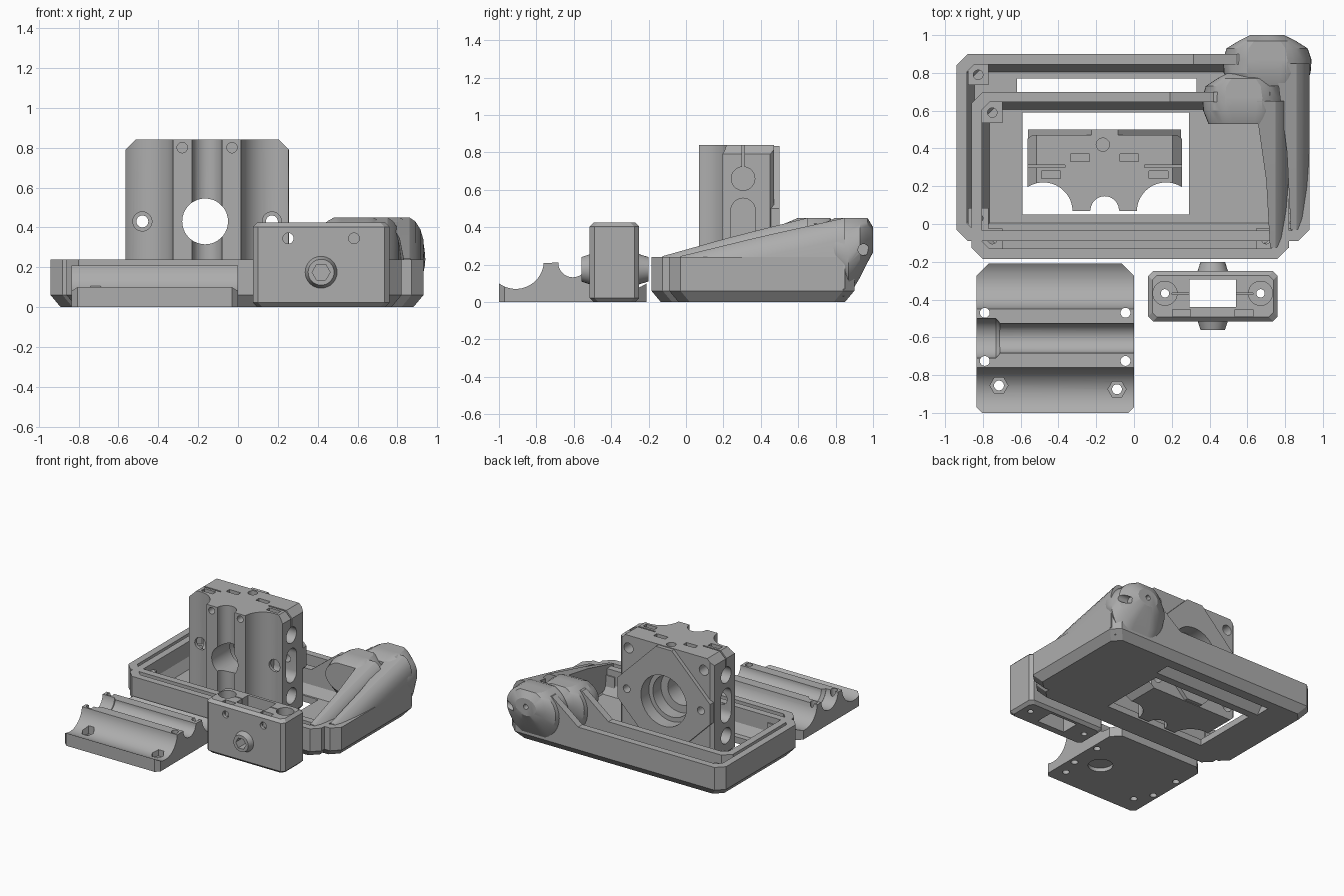
import bpy, bmesh, math

old = bpy.data.objects.get("Cube")
if old:
    bpy.data.objects.remove(old, do_unlink=True)

GREY = (0.42, 0.42, 0.42, 1)
mat = bpy.data.materials.new("plain grey")
mat.use_nodes = True
mat.diffuse_color = GREY
mat.node_tree.nodes["Principled BSDF"].inputs["Base Color"].default_value = GREY


def loft(name, rings):
    """Closed solid through rings with equal point counts."""
    bm = bmesh.new()
    vs = [[bm.verts.new(p) for p in r] for r in rings]
    n = len(vs[0])
    for a, b in zip(vs, vs[1:]):
        for i in range(n):
            j = (i + 1) % n
            bm.faces.new((a[i], a[j], b[j], b[i]))
    bm.faces.new(vs[0])
    bm.faces.new(vs[-1])
    bmesh.ops.recalc_face_normals(bm, faces=bm.faces)
    me = bpy.data.meshes.new(name)
    bm.to_mesh(me)
    bm.free()
    me.materials.append(mat)
    ob = bpy.data.objects.new(name, me)
    bpy.context.collection.objects.link(ob)
    return ob


def place(axis, u, v, w):
    return {"x": (w, u, v), "y": (u, w, v), "z": (u, v, w)}[axis]


def prism(name, pts, axis, a, b):
    return loft(name, [[place(axis, u, v, w) for u, v in pts] for w in (a, b)])


def arc(cx, cy, r, a0, a1, n=20):
    angs = [math.radians(a0 + (a1 - a0) * i / n) for i in range(n + 1)]
    return [(cx + r * math.cos(t), cy + r * math.sin(t)) for t in angs]


def rod(axis, cu, cv, r, a, b, n=28, r2=None, name="cutter"):
    rings = [[place(axis, u, v, w) for u, v in arc(cu, cv, q, 0, 360, n)[:-1]]
             for w, q in ((a, r), (b, r2 or r))]
    return loft(name, rings)


def rect(x0, x1, y0, y1, c=0.0):
    if not c:
        return [(x0, y0), (x1, y0), (x1, y1), (x0, y1)]
    return [(x0 + c, y0), (x1 - c, y0), (x1, y0 + c), (x1, y1 - c),
            (x1 - c, y1), (x0 + c, y1), (x0, y1 - c), (x0, y0 + c)]


def block(x0, x1, y0, y1, z0, z1, name="cutter"):
    return prism(name, rect(x0, x1, y0, y1), "z", z0, z1)


def apply_boolean(ob, others, op="DIFFERENCE"):
    for c in others:
        m = ob.modifiers.new("cut", "BOOLEAN")
        m.operation, m.object, m.solver = op, c, "EXACT"
        dg = bpy.context.evaluated_depsgraph_get()
        me = bpy.data.meshes.new_from_object(ob.evaluated_get(dg))
        ob.modifiers.clear()
        ob.data = me
        bpy.data.objects.remove(c, do_unlink=True)


# ---- Trays: chamfered shell, floor window, corner posts, ramped side and pod
def tray(label, x0, x1, y0, y1, window, posts, pod_x, pod_y, k):
    shell = loft(label + "_shell", [
        [(x, y, z) for x, y in rect(x0 + i, x1 - i, y0 + i, y1 - i, 0.06)]
        for i, z in ((0.05, 0), (0, 0.06), (0, 0.24))])
    t = 0.055
    cavity = loft("cutter", [
        [(x, y, z) for x, y in rect(x0 + i, x1 - i, y0 + i, y1 - i, 0.04)]
        for i, z in ((t + 0.04, 0.05), (t, 0.12), (t, 0.4))])
    apply_boolean(shell, [cavity, block(*window, -0.1, 0.2)])

    for i, (px, py) in enumerate(posts):
        post = block(px - 0.055, px + 0.055, py - 0.055, py + 0.055,
                     0.03, 0.19, f"{label}_post_{i + 1}")
        apply_boolean(post, [rod("z", px, py, 0.025, 0.07, 0.3)])

    # side wall climbing towards the back, rounded on the outside
    def section(y, z, xi, low):
        return [(xi, y, low), (x1, y, low), (x1, y, z - 0.11), (x1 - 0.015, y, z - 0.06),
                (x1 - 0.04, y, z - 0.02), (x1 - 0.07, y, z), (xi - 0.01, y, z)]
    back = y1 - 0.05
    loft(label + "_ramp", [section(y0 + 0.06, 0.245, x1 - 0.09, 0.07),
                           section((y0 + back) / 2, 0.345, x1 - 0.11, 0.07),
                           section(back, 0.45, x1 - 0.17, 0.07)])

    # pod bulging out of the back corner
    rings = []
    for dy, rx, lo, hi in ((-0.27, 0.2, 0.2, 0.42), (-0.2, 0.23, 0.12, 0.45),
                           (-0.13, 0.235, 0.03, 0.45), (-0.07, 0.215, 0.13, 0.45),
                           (-0.03, 0.15, 0.21, 0.45), (0, 0.09, 0.265, 0.4)):
        ring = []
        for u, v in arc(0, 0, 1, 0, 360, 40)[:-1]:
            f = 1.12 if dy < -0.02 else 1
            zc, rz = (lo + hi) / 2, (hi - lo) / 2
            ring.append((pod_x + rx * k * u, pod_y + dy,
                         max(lo, min(hi, zc + rz * f * v))))
        rings.append(ring)
    pod = loft(label + "_pod", rings)
    apply_boolean(pod, [rod("y", pod_x, 0.335, 0.02, pod_y - 0.06, pod_y + 0.1),
                        rod("x", pod_y - 0.05, 0.28, 0.03, pod_x + 0.13, pod_x + 0.4)])

    # back wall rising to meet the pod
    prism(label + "_back_rise", [(pod_x - 0.39, 0.1), (x1 - 0.1, 0.1), (x1 - 0.1, 0.42),
                                 (pod_x - 0.16, 0.42), (pod_x - 0.39, 0.24)],
          "y", y1 - t, y1)


tray("outer_tray", -0.94, 0.93, -0.09, 0.9, (-0.62, 0.33, 0.05, 0.77),
     [(x, y) for x in (-0.825, 0.83) for y in (0.03, 0.79)], 0.705, 1.0, 1)
tray("inner_tray", -0.86, 0.82, -0.185, 0.7, (-0.59, 0.29, 0.05, 0.59),
     [(x, y) for x in (-0.75, 0.7) for y in (-0.08, 0.59)], 0.58, 0.8, 0.93)

# ---- Tall bearing block
C = -0.155
half = [(-0.385, 0.47), (-0.41, 0.45)] + arc(-0.325, 0.065, 0.155, 123, 6) + \
       [(-0.171, 0.07), (-0.078, 0.07)] + arc(0, 0.072, 0.075, 180, 90, 10)
outline = [(C + u, v) for u, v in half] + [(C - u, v) for u, v in reversed(half[:-1])]
tower = prism("tower_block", outline, "z", 0, 0.84)
pad = [(C + sx * u, 0.42 + sz * v) for sx, sz, flip in
       ((1, 1, 0), (-1, 1, 1), (-1, -1, 0), (1, -1, 1))
       for u, v in (((0.405, 0.08), (0.07, 0.415)), ((0.07, 0.415), (0.405, 0.08)))[flip]]
apply_boolean(tower, [prism("pad", pad, "y", 0.44, 0.5)], "UNION")
cuts = []
for s in (-1, 1):
    for top, edge in ((0.84, 0.78), (0, 0.06)):
        e = 0.01 if top else -0.01
        cuts.append(prism("cutter", [(C + s * 0.35, top + e), (C + s * 0.43, top + e),
                                     (C + s * 0.43, edge - e)], "y", 0, 0.6))
    cuts += [rod("y", C + s * 0.325, 0.43, 0.03, -0.1, 0.7),
             rod("y", C + s * 0.325, 0.43, 0.048, -0.1, 0.25),
             rod("y", C + s * 0.125, 0.8, 0.026, -0.1, 0.3),
             rod("y", C + s * 0.125, 0.04, 0.026, -0.1, 0.3)]
    cuts += [rod("y", C + s * 0.33, z, 0.04, 0.36, 0.6) for z in (0.1, 0.74)]
    a, b = sorted((C + s * 0.08, C + s * 0.18))
    cuts.append(block(a, b, 0.33, 0.37, 0.78, 0.9))
    a, b = sorted((C + s * 0.235, C + s * 0.335))
    cuts.append(block(a, b, 0.24, 0.28, 0.78, 0.9))
    # clamp slots through each side
    a, b = sorted((C + s * 0.21, C + s * 0.5))
    cuts += [rod("x", 0.305, z, 0.063, a, b) for z in (0.18, 0.66)]
    cuts += [prism("cutter", arc(0.305, 0.49, 0.065, 0, 180, 12) +
                   arc(0.305, 0.35, 0.065, 180, 360, 12), "x", a, b),
             block(a, b, 0.3, 0.312, 0.7, 0.9)]
cuts += [rod("y", C - 0.01, 0.43, 0.115, -0.1, 0.7, 36),
         rod("y", C, 0.42, 0.2, 0.4, 0.7, 40),
         rod("y", C, 0.42, 0.165, 0.3, 0.7, 40),
         rod("z", C - 0.01, 0.42, 0.035, 0.7, 0.9)]
apply_boolean(tower, cuts)

# ---- Low clamp plate with three troughs
Y = -0.605
side = [(-0.395, 0.0), (-0.395, 0.1)] + arc(-0.305, 0.22, 0.15, 233, 356) + \
       [(-0.083, 0.21)] + arc(0, 0.21, 0.078, 180, 270, 10)
section = [(Y + u, v) for u, v in side] + [(Y - u, v) for u, v in reversed(side[:-1])]
plate = prism("clamp_plate", section, "x", -0.835, 0)
cuts = [rod("x", Y, 0.215, 0.105, -0.9, -0.73, 32),
        rod("x", Y, 0.215, 0.105, -0.731, -0.7, 32, 0.07),
        rod("z", -0.22, -0.64, 0.09, -0.1, 0.03)]
for x in (-0.79, -0.045):
    cuts += [rod("z", x, y, 0.026, -0.1, 0.4) for y in (-0.47, -0.725)]
for x, y in ((-0.715, -0.855), (-0.09, -0.875)):
    cuts += [rod("z", x, y, 0.026, -0.1, 0.3), rod("z", x, y, 0.048, 0.04, 0.3, 6)]
for x, s in ((-0.835, 1), (0, -1)):
    for y, q, d in ((-0.21, -1, 0.075), (-1, 1, 0.04)):
        o = 0.01
        cuts.append(prism("cutter", [(x - s * o, y - q * o), (x + s * d, y - q * o),
                                     (x - s * o, y + q * d)], "z", -0.1, 0.4))
apply_boolean(plate, cuts)

# ---- Small carriage block with bosses front and back
i = 0.022
body = loft("carriage_block", [
    [(x, y, z) for x, y in rect(0.075 + k, 0.76 - k, -0.515 + k, -0.25 - k, 0.025)]
    for k, z in ((i, 0), (0, i), (0, 0.425 - i), (i, 0.425))])
apply_boolean(body, [rod("y", 0.417, 0.175, 0.085, -0.5, -0.56, 32, 0.065, "boss"),
                     rod("y", 0.417, 0.175, 0.085, -0.265, -0.2, 32, 0.065, "boss")], "UNION")
cuts = [block(0.295, 0.54, -0.44, -0.295, -0.1, 0.6),
        block(0.2, 0.63, -0.372, -0.364, 0.2, 0.6),
        rod("y", 0.417, 0.175, 0.045, -0.6, -0.1, 6)]
for s in (-1, 1):
    x = 0.417 + s * 0.253
    cuts += [rod("z", x, -0.367, 0.064, 0.36, 0.6), rod("z", x, -0.367, 0.022, -0.1, 0.6),
             rod("y", 0.417 + s * 0.165, 0.345, 0.027, -0.7, -0.1)]
    x = 0.417 + s * 0.165
    cuts.append(block(x - 0.047, x + 0.047, -0.49, -0.452, 0.3, 0.6))
apply_boolean(body, cuts)

# ---- Smooth the curves, keep the edges crisp
bpy.ops.object.select_all(action="DESELECT")
for ob in bpy.context.collection.objects:
    if ob.type == "MESH" and ob.data.materials and ob.data.materials[0] == mat:
        ob.select_set(True)
        bpy.context.view_layer.objects.active = ob
bpy.ops.object.shade_smooth_by_angle(angle=math.radians(25))
